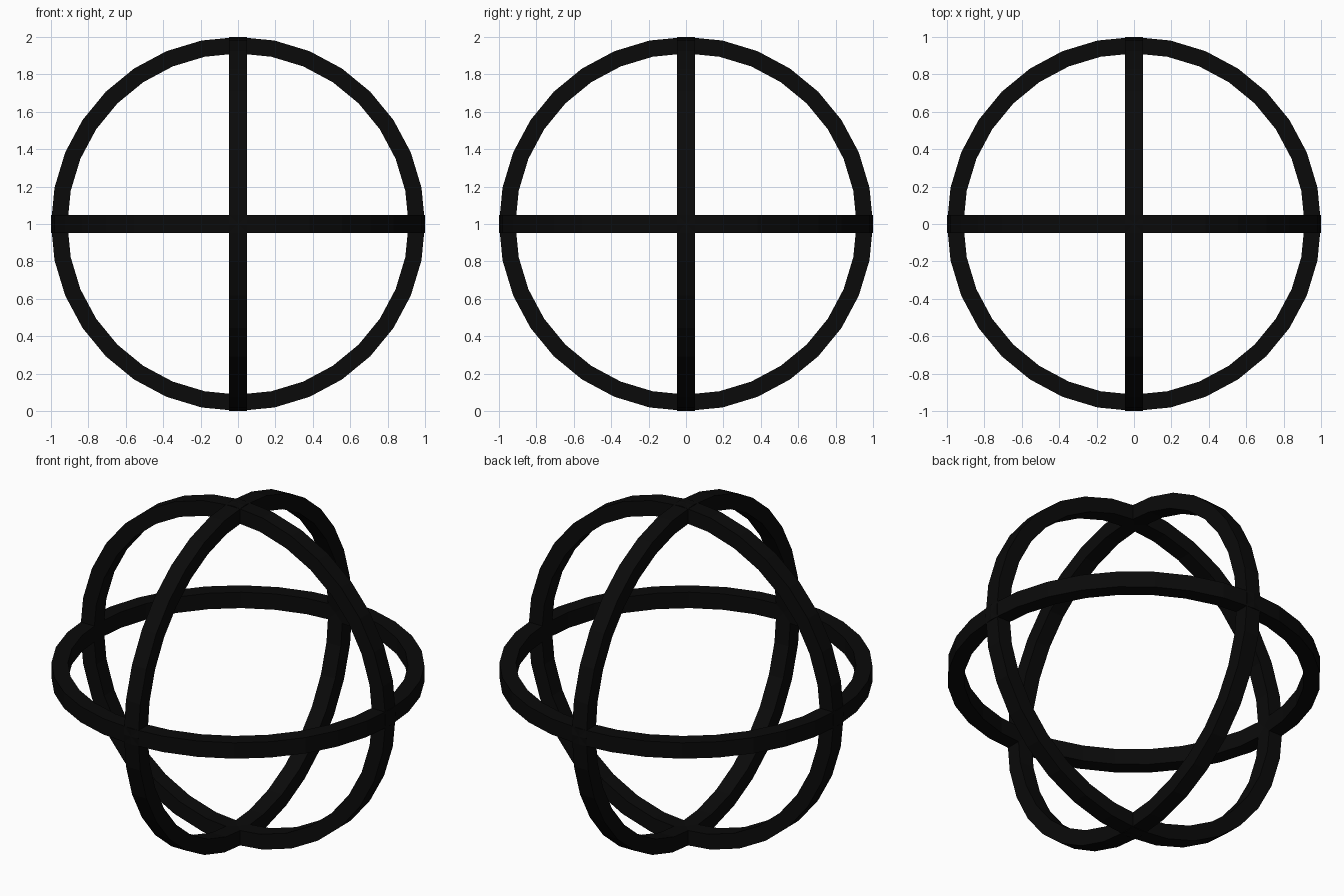
import bpy, bmesh
from math import sin, cos, pi
from mathutils import Matrix

if "Cube" in bpy.data.objects:
    bpy.data.objects.remove(bpy.data.objects["Cube"])

SEGMENTS = 32
OUTER, INNER, HALF = 1.0, 0.912, 0.047

black = bpy.data.materials.new("black")
black.diffuse_color = (0.003, 0.003, 0.003, 1)
black.use_nodes = True
black.node_tree.nodes["Principled BSDF"].inputs["Base Color"].default_value = black.diffuse_color


def ring(name, rotation):
    """Flat hoop with a square section, turned into place around the centre."""
    bm = bmesh.new()
    section = [(OUTER, -HALF), (OUTER, HALF), (INNER, HALF), (INNER, -HALF)]
    loops = []
    for i in range(SEGMENTS):
        a = 2 * pi * i / SEGMENTS
        loops.append([bm.verts.new((r * cos(a), r * sin(a), h)) for r, h in section])
    for i in range(SEGMENTS):
        p, q = loops[i], loops[(i + 1) % SEGMENTS]
        for k in range(4):
            n = (k + 1) % 4
            bm.faces.new((p[k], q[k], q[n], p[n]))
    bmesh.ops.recalc_face_normals(bm, faces=bm.faces)
    bm.transform(Matrix.Translation((0, 0, 1)) @ rotation)
    mesh = bpy.data.meshes.new(name)
    bm.to_mesh(mesh)
    bm.free()
    mesh.materials.append(black)
    obj = bpy.data.objects.new(name, mesh)
    bpy.context.collection.objects.link(obj)


# Three mutually perpendicular hoops
ring("horizontal_ring", Matrix.Identity(4))
ring("front_ring", Matrix.Rotation(pi / 2, 4, 'X'))
ring("side_ring", Matrix.Rotation(pi / 2, 4, 'Y'))
